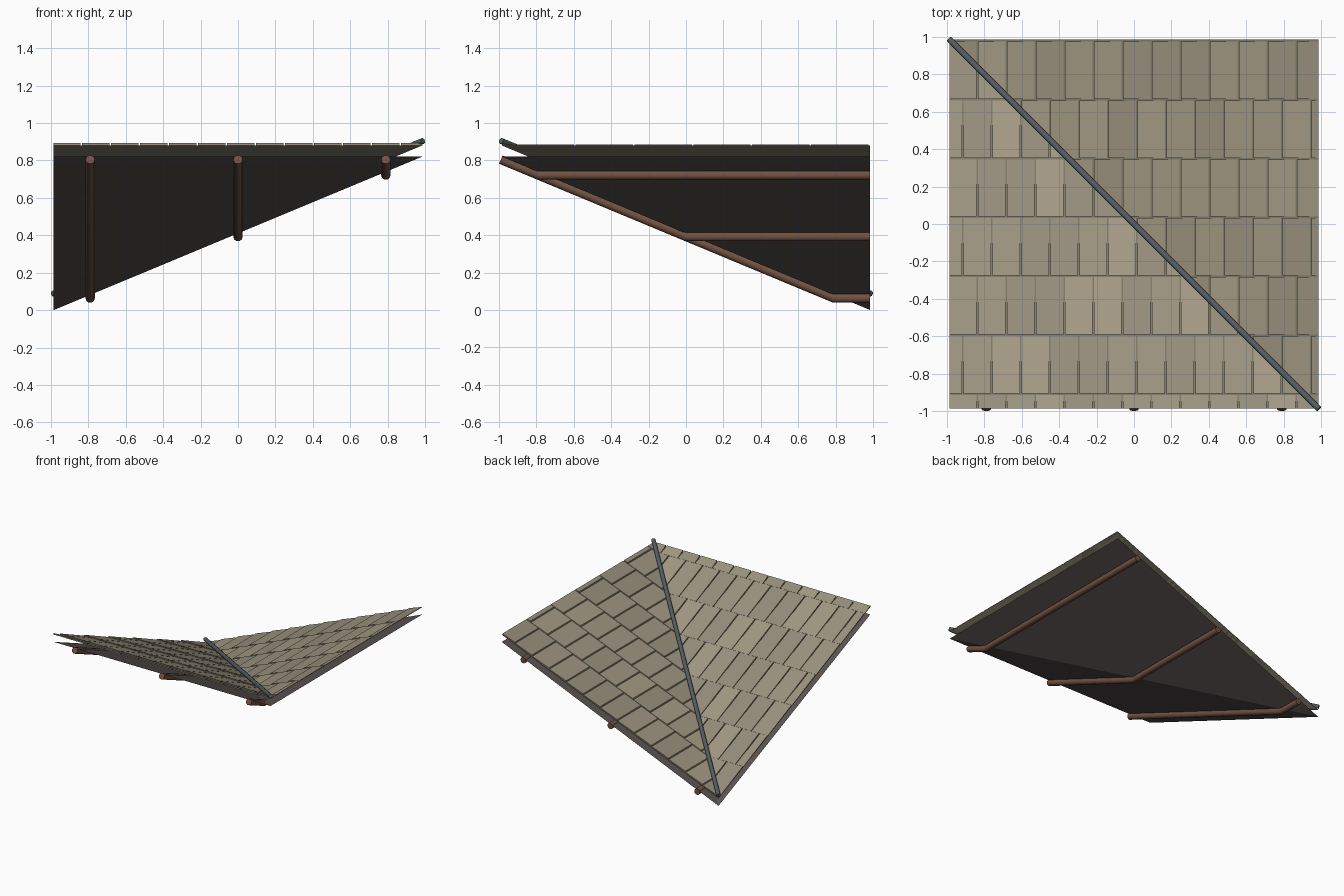
import bpy, bmesh, math, random
from mathutils import Vector

if "Cube" in bpy.data.objects:
    bpy.data.objects.remove(bpy.data.objects["Cube"])

random.seed(4)
E = 0.985                 # half width of the roof
SLOPE = 0.82 / (2 * E)


def height(x, y):
    # two slopes that meet in a diagonal valley
    return SLOPE * (max(x, -y) + E)


def material(name, r, g, b):
    m = bpy.data.materials.new(name)
    m.diffuse_color = (r, g, b, 1)
    m.use_nodes = True
    m.node_tree.nodes["Principled BSDF"].inputs["Base Color"].default_value = m.diffuse_color
    return m


def add_object(name, bm, mats):
    me = bpy.data.meshes.new(name)
    bm.to_mesh(me)
    bm.free()
    for m in mats:
        me.materials.append(m)
    ob = bpy.data.objects.new(name, me)
    bpy.context.collection.objects.link(ob)
    return ob


def sheet(name, lift, mat):
    # two open triangles folded along the valley
    bm = bmesh.new()
    a, b, c, d = [bm.verts.new((x, y, height(x, y) + lift))
                  for x, y in ((-E, -E), (E, -E), (E, E), (-E, E))]
    bm.faces.new((a, b, d))
    bm.faces.new((b, c, d))
    return add_object(name, bm, [mat])


def tube(name, points, radius, mat, sides=3):
    cu = bpy.data.curves.new(name, 'CURVE')
    cu.dimensions = '3D'
    cu.bevel_depth = radius
    cu.bevel_resolution = sides
    cu.use_fill_caps = True
    sp = cu.splines.new('POLY')
    sp.points.add(len(points) - 1)
    for p, co in zip(sp.points, points):
        p.co = (*co, 1)
    ob = bpy.data.objects.new(name, cu)
    bpy.context.collection.objects.link(ob)
    bpy.ops.object.select_all(action='DESELECT')
    bpy.context.view_layer.objects.active = ob
    ob.select_set(True)
    bpy.ops.object.convert(target='MESH')
    ob = bpy.context.object
    ob.data.materials.clear()
    ob.data.materials.append(mat)
    bpy.ops.object.shade_smooth_by_angle(angle=math.radians(40))
    return ob


def tiles(name, lift, mats, front):
    # staggered thin tiles, clipped at the valley, then draped on the slope
    W, L, GAP = 0.155, 0.315, 0.004
    bm = bmesh.new()
    for row in range(8):
        y0 = -0.91 + (row - 1) * L
        for col in range(-2, 14):
            x0 = -0.837 + (col + 0.5 * (row % 2)) * W
            xs = [min(E, max(-E, v)) for v in (x0 + GAP, x0 + W - GAP)]
            ys = [min(E, max(-E, v)) for v in (y0 + GAP, y0 + L - GAP)]
            if xs[1] - xs[0] < 0.005 or ys[1] - ys[0] < 0.005:
                continue
            made = bmesh.ops.create_cube(bm, size=1)['verts']
            for v in made:
                i, j, top = v.co.x > 0, v.co.y > 0, v.co.z > 0
                raised = not j if front else not i
                v.co = (xs[i], ys[j], (0.012 if raised else 0.005) if top else 0)
            shade = random.randrange(len(mats))
            for f in {f for v in made for f in v.link_faces}:
                f.material_index = shade
    sign = 1 if front else -1
    cut = bmesh.ops.bisect_plane(bm, geom=bm.verts[:] + bm.edges[:] + bm.faces[:],
                                 plane_co=(0, 0, 0), plane_no=(sign, sign, 0),
                                 clear_outer=True)
    for v in bm.verts:
        v.co.z += height(v.co.x, v.co.y) + lift
    bmesh.ops.recalc_face_normals(bm, faces=bm.faces[:])
    return add_object(name, bm, mats)


dark = material("lining", 0.10, 0.085, 0.08)
olive = material("tile_backing", 0.20, 0.19, 0.14)
wood = material("wood", 0.17, 0.085, 0.055)
metal = material("valley_metal", 0.09, 0.11, 0.12)
shades = [material("tile_a", 0.33, 0.29, 0.21),
          material("tile_b", 0.30, 0.265, 0.195),
          material("tile_c", 0.36, 0.315, 0.225)]

# lower lining and upper tile backing
sheet("roof_lining", 0.0, dark)
sheet("tile_backing", 0.06, olive)

# tiles on both slopes
tiles("front_slope_tiles", 0.06, shades, True)
tiles("right_slope_tiles", 0.06, shades, False)

# valley strip along the diagonal
e = 0.988
tube("valley_strip", [(-e, e, 0.087), (e, -e, 0.82 + 0.084)], 0.016, metal)

# bent rafters under the lining
for name, x in (("left", -0.79), ("middle", 0.0), ("right", 0.79)):
    drop = -0.018
    tube(name + "_rafter",
         [(x, -0.99, height(x, -0.99) + drop),
          (x, -x, height(x, -x) + drop),
          (x, E, height(x, E) + drop)], 0.025, wood)
